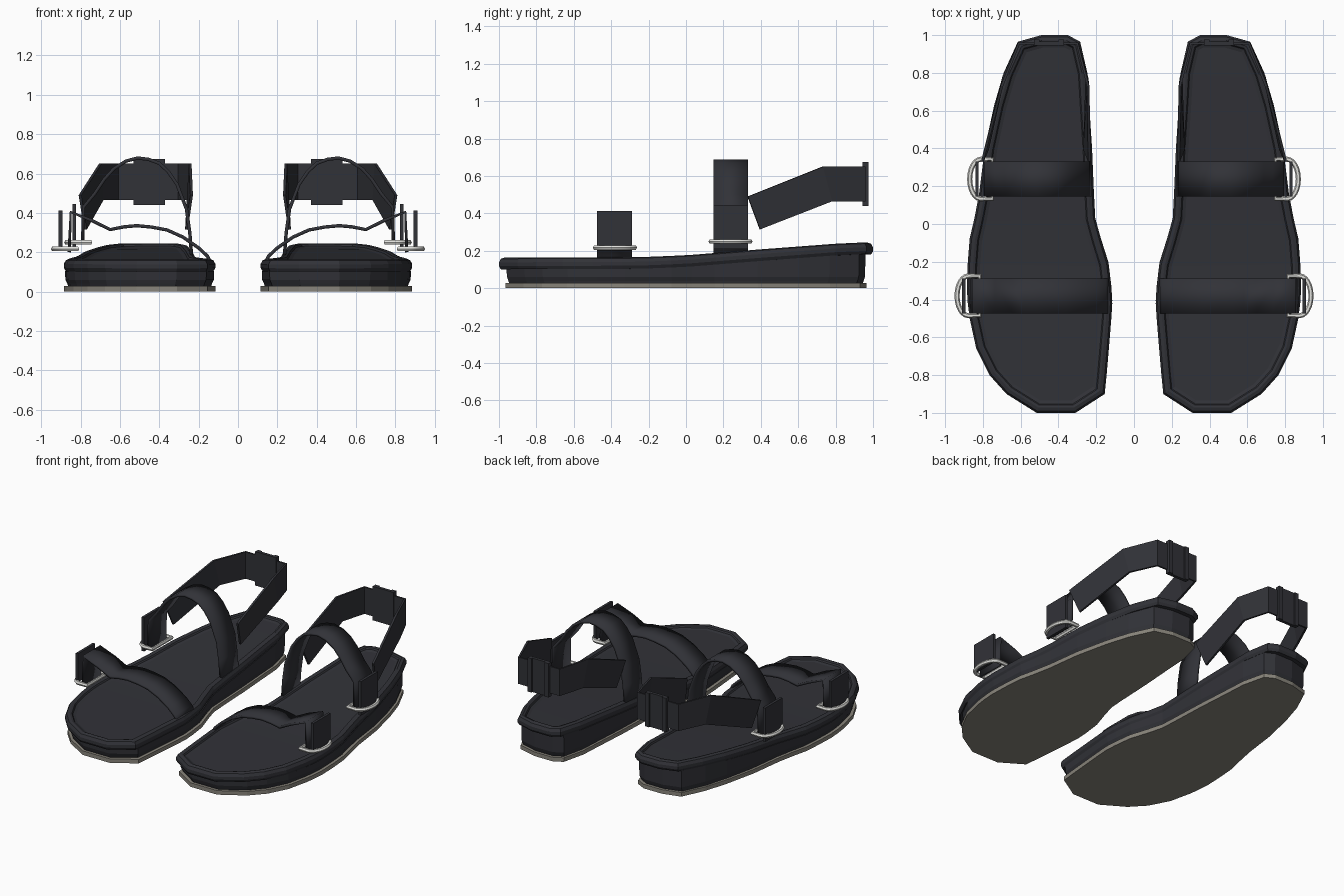
import bpy, bmesh, math
from mathutils import Vector

if "Cube" in bpy.data.objects:
    bpy.data.objects.remove(bpy.data.objects["Cube"])


def material(name, rgb):
    m = bpy.data.materials.new(name)
    m.diffuse_color = (*rgb, 1)
    m.use_nodes = True
    m.node_tree.nodes["Principled BSDF"].inputs["Base Color"].default_value = m.diffuse_color
    return m


DARK = material("charcoal", (0.031, 0.032, 0.039))
OUTSOLE = material("olive grey tread", (0.25, 0.235, 0.2))
METAL = material("pale metal", (0.75, 0.75, 0.72))


def finish(ob, mat, thick=0, smooth=False):
    """Colour the part, thicken it if it is a strip, and mirror it to the other foot."""
    ob.data.materials.clear()
    ob.data.materials.append(mat)
    if smooth:
        bpy.ops.object.select_all(action='DESELECT')
        ob.select_set(True)
        bpy.context.view_layer.objects.active = ob
        bpy.ops.object.shade_smooth_by_angle(angle=math.radians(30))
    if thick:
        s = ob.modifiers.new("thickness", 'SOLIDIFY')
        s.thickness, s.offset = thick, 0
    m = ob.modifiers.new("other foot", 'MIRROR')
    m.use_mirror_merge = False
    return ob


def mesh_object(name, verts, faces):
    me = bpy.data.meshes.new(name)
    me.from_pydata(verts, [], faces)
    bm = bmesh.new()
    bm.from_mesh(me)
    bmesh.ops.recalc_face_normals(bm, faces=bm.faces)
    bm.to_mesh(me)
    bm.free()
    ob = bpy.data.objects.new(name, me)
    bpy.context.collection.objects.link(ob)
    return ob


# Foot outline: y, inner x, outer x
STATIONS = [(1.0, .35, .49), (.965, .285, .615), (.8, .247, .69), (.63, .237, .74),
            (.4, .222, .79), (.16, .212, .82), (.03, .205, .845), (-.08, .175, .87),
            (-.21, .135, .88), (-.34, .12, .885), (-.42, .115, .88), (-.5, .12, .87),
            (-.66, .133, .835), (-.8, .145, .765), (-.9, .155, .675), (-1.0, .31, .515)]
N = len(STATIONS)
OUTLINE = [Vector((l, y)) for y, l, r in STATIONS] + [Vector((r, y)) for y, l, r in reversed(STATIONS)]


def inset(d):
    pts, n = [], len(OUTLINE)
    for i, p in enumerate(OUTLINE):
        a = (p - OUTLINE[i - 1]).normalized()
        b = (OUTLINE[(i + 1) % n] - p).normalized()
        na, nb = Vector((-a.y, a.x)), Vector((-b.y, b.x))
        m = (na + nb).normalized()
        pts.append(p + m * d / max(m.dot(na), .5))
    return pts


def scaled(sx, sy):
    return [Vector((.5 + (p.x - .5) * sx, p.y * sy)) for p in OUTLINE]


def rim_z(y):
    """Height of the rim along the foot, rising to the heel."""
    prof = [(-1.1, .163), (-.25, .166), (0, .176), (.4, .208), (.8, .238), (.95, .245), (1.1, .238)]
    for (y0, z0), (y1, z1) in zip(prof, prof[1:]):
        if y <= y1:
            return z0 + (z1 - z0) * (y - y0) / (y1 - y0)
    return prof[-1][1]


def loft(name, rings):
    """Stack of outline rings, capped below and above with rows of quads."""
    n = 2 * N
    verts = [v for r in rings for v in r]
    faces = []
    for k in range(len(rings) - 1):
        for i in range(n):
            j = (i + 1) % n
            faces.append((k * n + i, k * n + j, (k + 1) * n + j, (k + 1) * n + i))
    for base in (0, (len(rings) - 1) * n):
        for i in range(N - 1):
            faces.append((base + i, base + i + 1, base + n - 2 - i, base + n - 1 - i))
    return mesh_object(name, verts, faces)


def flat(pts, z):
    return [(p.x, p.y, z) for p in pts]


def under_rim(pts, drop):
    return [(p.x, p.y, rim_z(p.y) - drop) for p in pts]


# Tread slab, standing a little proud of the midsole
finish(loft("outsole", [flat(scaled(1, .964), 0), flat(scaled(1, .964), .028)]), OUTSOLE)

# Midsole wall, rolled rim and recessed footbed
finish(loft("sole", [
    flat(scaled(.945, .945), .028), flat(scaled(.955, .95), .04), flat(scaled(.98, .957), .06),
    under_rim(scaled(.985, .96), .062),
    under_rim(inset(.01), .062), under_rim(inset(0), .045), under_rim(inset(0), .025),
    under_rim(inset(.01), .006), under_rim(inset(.028), 0), under_rim(inset(.042), .004),
    under_rim(inset(.048), .014), under_rim(inset(.066), .02)]), DARK)


def ribbon(name, path, y0, y1):
    """Strap across the foot: an x-z path given width in y."""
    verts = [(x, y, z) for x, z in path for y in (y0, y1)]
    faces = [(2 * i, 2 * i + 1, 2 * i + 3, 2 * i + 2) for i in range(len(path) - 1)]
    return finish(mesh_object(name, verts, faces), DARK, .017, True)


def box(name, lo, hi, mat):
    verts = [(x, y, z) for x in (lo[0], hi[0]) for y in (lo[1], hi[1]) for z in (lo[2], hi[2])]
    faces = [(0, 1, 3, 2), (4, 6, 7, 5), (0, 4, 5, 1), (2, 3, 7, 6), (0, 2, 6, 4), (1, 5, 7, 3)]
    return finish(mesh_object(name, verts, faces), mat)


def ring(name, x, y, z):
    """D-shaped wire ring lying flat."""
    pts = [(x - .055, y - .105), (x - .055, y + .105)]
    for k in range(13):
        a = math.pi / 2 - math.pi * k / 12
        pts.append((x + .005 + .06 * math.cos(a), y + .105 * math.sin(a)))
    cu = bpy.data.curves.new(name, 'CURVE')
    cu.dimensions = '3D'
    cu.bevel_depth, cu.bevel_resolution = .0135, 1
    sp = cu.splines.new('POLY')
    sp.points.add(len(pts) - 1)
    for p, (px, py) in zip(sp.points, pts):
        p.co = (px, py, z, 1)
    sp.use_cyclic_u = True
    ob = bpy.data.objects.new(name, cu)
    bpy.context.collection.objects.link(ob)
    bpy.ops.object.select_all(action='DESELECT')
    ob.select_set(True)
    bpy.context.view_layer.objects.active = ob
    bpy.ops.object.convert(target='MESH')
    finish(bpy.context.object, METAL, smooth=True)


# Toe strap with its fold, outer flap and ring
ribbon("toe_strap", [(.135, .14), (.155, .18), (.2, .222), (.28, .277), (.36, .313), (.44, .328),
                     (.515, .335), (.58, .329), (.65, .315), (.74, .36), (.85, .404), (.858, .2)],
       -.475, -.288)
box("toe_flap", (.893, -.475, .215), (.911, -.288, .412), DARK)
ring("toe_ring", .872, -.38, .217)

# Instep strap with its fold, outer flap and ring
ribbon("instep_strap", [(.235, .17), (.245, .3), (.262, .42), (.31, .545), (.355, .61), (.4, .652),
                        (.455, .672), (.51, .679), (.57, .663), (.63, .625), (.68, .57),
                        (.73, .495), (.785, .43), (.79, .24)], .146, .332)
box("instep_flap", (.822, .146, .21), (.84, .332, .445), DARK)
ring("instep_ring", .805, .238, .25)

# Heel strap: wraps round the back and slopes down at both sides
low_high = [((.262, .395, .315), (.236, .33, .49)), ((.25, .78, .465), (.243, .73, .65)),
            ((.3, .955, .465), (.3, .955, .65)), ((.61, .955, .465), (.61, .955, .65)),
            ((.69, .78, .465), (.7, .73, .65)), ((.775, .395, .315), (.803, .33, .49))]
finish(mesh_object("heel_strap", [v for pair in low_high for v in pair],
                   [(2 * i, 2 * i + 2, 2 * i + 3, 2 * i + 1) for i in range(5)]), DARK, .014)

# Heel slider: plate with two raised side bars
box("heel_slider", (.37, .945, .44), (.53, .966, .675), DARK)
for i, x in enumerate((.37, .5)):
    box(f"heel_slider_bar_{i + 1}", (x, .964, .44), (x + .03, .976, .675), DARK)
